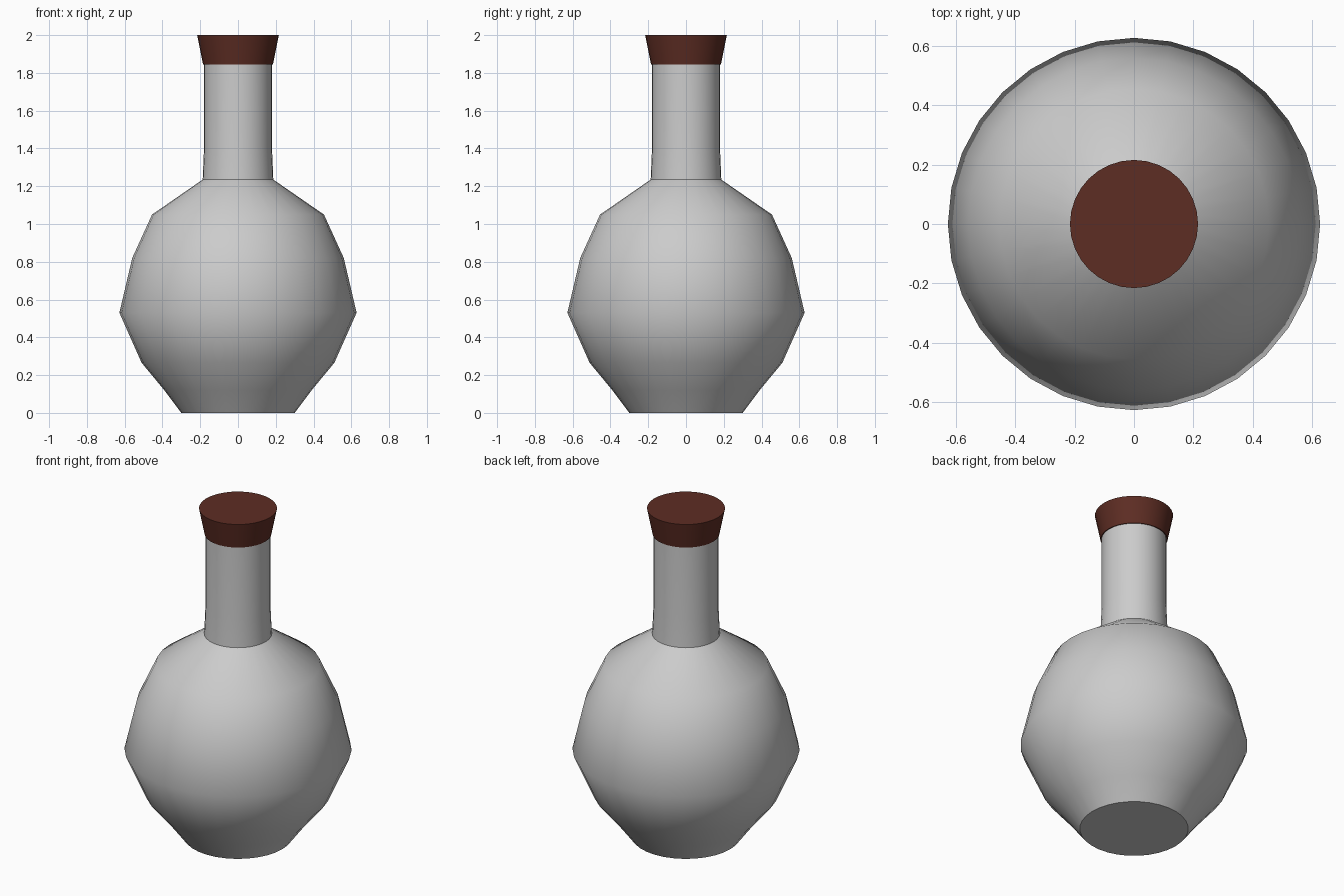
import bpy, bmesh, math

if "Cube" in bpy.data.objects:
    bpy.data.objects.remove(bpy.data.objects["Cube"])

SIDES = 32


def lathe(name, profile, inward=False):
    """Revolve an (r, z) profile about z; r = 0 ends close to a point."""
    bm = bmesh.new()
    rings = []
    for r, z in profile:
        n = 1 if r == 0 else SIDES
        rings.append([bm.verts.new((r * math.cos(2 * math.pi * i / SIDES),
                                    r * math.sin(2 * math.pi * i / SIDES), z)) for i in range(n)])
    for a, b in zip(rings, rings[1:]):
        for i in range(SIDES):
            j = (i + 1) % SIDES
            quad = [a[i % len(a)], a[j % len(a)], b[j % len(b)], b[i % len(b)]]
            bm.faces.new(list(dict.fromkeys(quad)))
    if inward:
        bmesh.ops.reverse_faces(bm, faces=bm.faces)
    mesh = bpy.data.meshes.new(name)
    bm.to_mesh(mesh)
    bm.free()
    obj = bpy.data.objects.new(name, mesh)
    bpy.context.collection.objects.link(obj)
    bpy.ops.object.select_all(action='DESELECT')
    obj.select_set(True)
    bpy.context.view_layer.objects.active = obj
    bpy.ops.object.shade_smooth_by_angle(angle=math.radians(40))
    return obj


# Thin glass wall: the outside skin faces inward, the inside skin outward
lathe("flask_outer_wall", [(0, 0), (0.30, 0), (0.39, 0.12), (0.51, 0.265), (0.628, 0.53),
                           (0.56, 0.82), (0.455, 1.05), (0.187, 1.235), (0.18, 1.40), (0.18, 1.86)],
      inward=True)
lathe("flask_inner_wall", [(0, 0.01), (0.292, 0.01), (0.38, 0.13), (0.496, 0.272), (0.612, 0.53),
                           (0.546, 0.815), (0.446, 1.037), (0.176, 1.225), (0.172, 1.40), (0.172, 1.86)])

# Tapered stopper
cork = lathe("cork_stopper", [(0, 1.845), (0.185, 1.845), (0.216, 2.0), (0, 2.0)])
brown = bpy.data.materials.new("cork_brown")
brown.diffuse_color = (0.11, 0.026, 0.017, 1)
brown.use_nodes = True
brown.node_tree.nodes["Principled BSDF"].inputs["Base Color"].default_value = brown.diffuse_color
cork.data.materials.append(brown)
